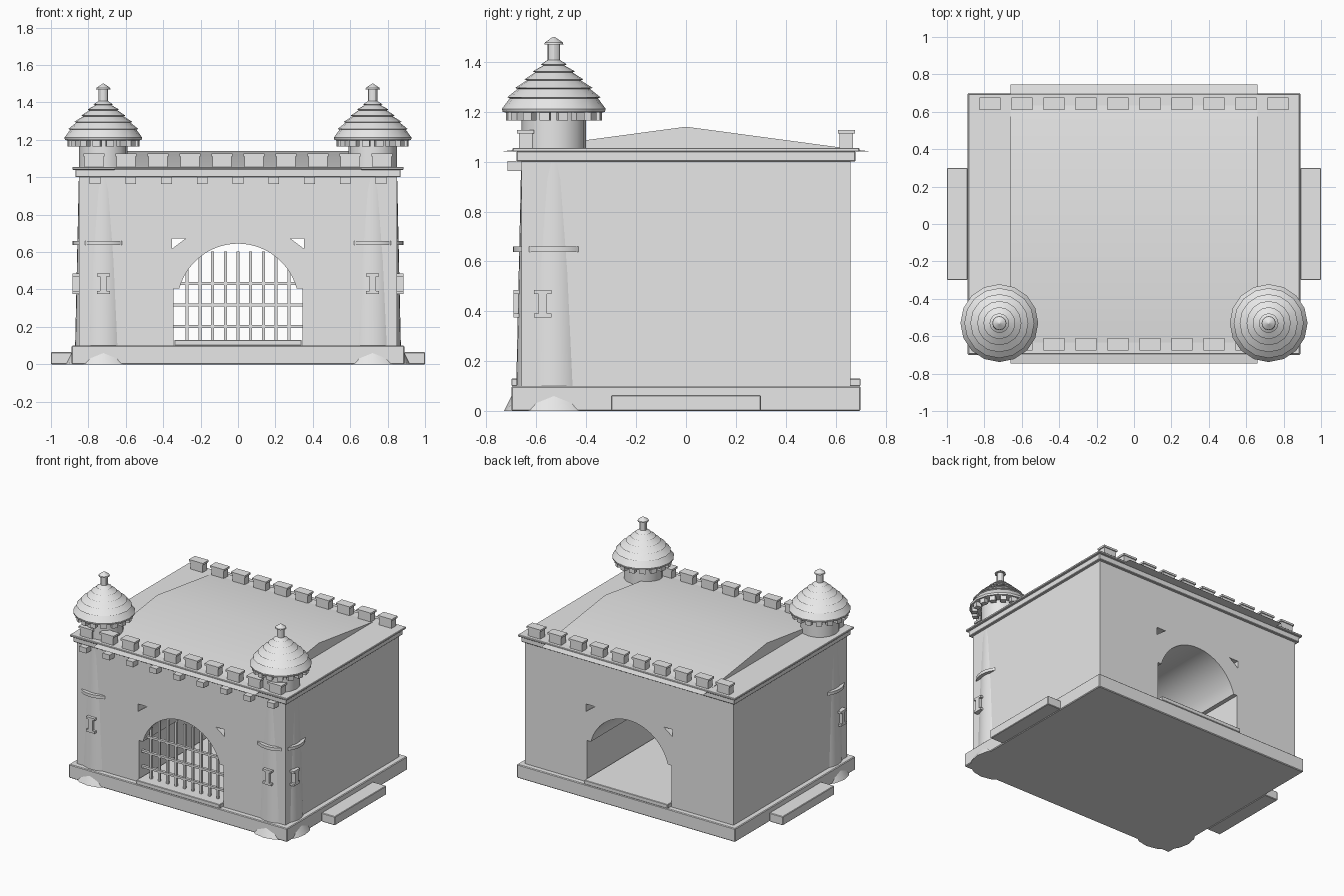
import bpy, bmesh, math
from mathutils import Vector

if "Cube" in bpy.data.objects:
    bpy.data.objects.remove(bpy.data.objects["Cube"])

stone = bpy.data.materials.new("grey_stone")
stone.diffuse_color = (0.8, 0.8, 0.8, 1)
stone.use_nodes = True
stone.node_tree.nodes["Principled BSDF"].inputs["Base Color"].default_value = stone.diffuse_color


def finish(name, bm, smooth=False, bevel=0):
    bmesh.ops.recalc_face_normals(bm, faces=bm.faces)
    me = bpy.data.meshes.new(name)
    bm.to_mesh(me)
    bm.free()
    ob = bpy.data.objects.new(name, me)
    bpy.context.collection.objects.link(ob)
    me.materials.append(stone)
    if bevel:
        mod = ob.modifiers.new("bevel", 'BEVEL')
        mod.width, mod.segments = bevel, 1
    if smooth:
        shade(ob)
    return ob


def shade(ob):
    bpy.ops.object.select_all(action='DESELECT')
    ob.select_set(True)
    bpy.context.view_layer.objects.active = ob
    bpy.ops.object.shade_smooth_by_angle(angle=math.radians(30))


def add_box(bm, x0, x1, y0, y1, z0, z1, turn=0, pivot=(0, 0)):
    vs = bmesh.ops.create_cube(bm, size=1)['verts']
    for v in vs:
        p = Vector((x0 + (v.co.x + .5) * (x1 - x0), y0 + (v.co.y + .5) * (y1 - y0), 0))
        c, s = math.cos(turn), math.sin(turn)
        v.co = (pivot[0] + c * p.x - s * p.y, pivot[1] + s * p.x + c * p.y,
                z0 + (v.co.z + .5) * (z1 - z0))


def boxes(name, items, bevel=0):
    bm = bmesh.new()
    for it in items:
        add_box(bm, *it)
    return finish(name, bm, bevel=bevel)


def lathe(name, profile, cx, cy, n=16):
    # turned solid from (radius, height) points, closed at both ends
    bm = bmesh.new()
    rings = [[bm.verts.new((cx + r * math.cos(2 * math.pi * i / n),
                            cy + r * math.sin(2 * math.pi * i / n), z))
              for i in range(n)] for r, z in profile]
    for a, b in zip(rings, rings[1:]):
        for i in range(n):
            bm.faces.new((a[i], a[(i + 1) % n], b[(i + 1) % n], b[i]))
    bm.faces.new(rings[0])
    bm.faces.new(rings[-1])
    return finish(name, bm, smooth=True)


# plinth, side steps, gateway floor
boxes("plinth", [(-.89, .89, -.70, .70, 0, .10)], .005)
boxes("side_steps", [(s * .945 - .055, s * .945 + .055, -.3, .3, 0, .065) for s in (-1, 1)], .004)
boxes("gateway_floor", [(-.34, .34, -.70, .70, .10, .13)], .003)

# wall block: outline with an arched passage and two triangular holes
N, R, CZ = 28, .325, .32
a0 = math.asin((.405 - CZ) / R)
arch = [(-R * math.cos(a), CZ + R * math.sin(a))
        for a in (a0 + (math.pi - 2 * a0) * i / N for i in range(N + 1))]
outline = [(-.85, .09), (-.345, .09), (-.345, .405)] + arch + \
          [(.345, .405), (.345, .09), (.85, .09), (.85, 1.0), (-.85, 1.0)]
tris = [[(s * .352, .672), (s * .28, .672), (s * .352, .618)] for s in (-1, 1)]
cu = bpy.data.curves.new("walls", 'CURVE')
cu.dimensions, cu.fill_mode, cu.extrude = '2D', 'BOTH', .66
for pts in [outline] + tris:
    sp = cu.splines.new('POLY')
    sp.points.add(len(pts) - 1)
    for p, (x, z) in zip(sp.points, pts):
        p.co = (x, z, 0, 1)
    sp.use_cyclic_u = True
walls = bpy.data.objects.new("walls", cu)
walls.rotation_euler.x = math.pi / 2
bpy.context.collection.objects.link(walls)
walls.select_set(True)
bpy.context.view_layer.objects.active = walls
bpy.ops.object.convert(target='MESH')
walls = bpy.context.view_layer.objects.active
walls.data.materials.clear()
walls.data.materials.append(stone)
bm = bmesh.new()
bm.from_mesh(walls.data)
bmesh.ops.remove_doubles(bm, verts=bm.verts, dist=1e-5)
bmesh.ops.recalc_face_normals(bm, faces=bm.faces)
bm.to_mesh(walls.data)
bm.free()
shade(walls)

# cornice in two courses
boxes("cornice", [(-.87, .87, -.68, .68, 1.0, 1.042)], .004)
boxes("cornice_cap", [(-.885, .885, -.695, .695, 1.04, 1.055)], .003)

# low gabled roof
bm = bmesh.new()
ends = [[bm.verts.new((x, y, z)) for y, z in ((-.745, 1.04), (0, 1.14), (.745, 1.04))]
        for x in (-.66, .66)]
for i in range(3):
    j = (i + 1) % 3
    bm.faces.new((ends[0][i], ends[0][j], ends[1][j], ends[1][i]))
for e in ends:
    bm.faces.new(e)
finish("roof", bm, smooth=True)

# merlons with caps, front and back
merlons = []
for s in (-1, 1):
    for i in range(10):
        x, y = -.77 + i * 1.54 / 9, s * .643
        merlons.append((x - .05, x + .05, y - .027, y + .027, 1.05, 1.112))
        merlons.append((x - .057, x + .057, y - .034, y + .034, 1.112, 1.126))
boxes("merlons", merlons)

# corbels below the front cornice
boxes("corbels", [(x - .029, x + .029, -.716, -.655, .963, 1.002)
                  for x in (-.765 + i * .19125 for i in range(9))])

# portcullis
bars = [(x - .008, x + .008, -.63, -.614, .12, .603) for x in (i * .068 for i in range(-4, 5))]
bars += [(-.345, .345, -.632, -.612, z - .008, z + .008) for z in (.203, .316, .433)]
boxes("portcullis", bars)

# corner turrets
CY = -.53
tiers = [(.208, 1.212), (.187, 1.258), (.155, 1.296), (.118, 1.330), (.085, 1.362), (.052, 1.390)]
roof = [(.19, 1.197), (.205, 1.199)]
for k, (r, z) in enumerate(tiers):
    nxt = tiers[k + 1] if k + 1 < len(tiers) else (.012, 1.42)
    roof += [(r, z), (nxt[0] - (.010 if k < 5 else 0), nxt[1] - .004)]
for s, side in ((-1, "left"), (1, "right")):
    cx = s * .72
    lathe(side + "_turret_foot", [(.2, 0), (.15, .1)], cx, CY)
    lathe(side + "_turret_shaft", [(.151, .09), (.131, 1.0)], cx, CY, 32)
    lathe(side + "_turret_band", [(.164, .638), (.164, .66)], cx, CY, 32)
    lathe(side + "_turret_drum", [(.13, 1.0), (.13, 1.2)], cx, CY)
    lathe(side + "_turret_roof", roof, cx, CY)
    lathe(side + "_finial", [(.025, 1.40), (.025, 1.47), (.038, 1.47), (.036, 1.478), (.004, 1.50)],
          cx, CY, 12)
    boxes(side + "_turret_dentils", [(.155, .192, -.02, .02, 1.165, 1.2, math.pi * (i + .5) / 8, (cx, CY))
                                     for i in range(16)])
    # I-shaped slit frames on the front and the outer side
    slit = []
    for z0, z1, w in ((.375, .391, .035), (.391, .469, .017), (.469, .485, .035)):
        slit.append((cx - w, cx + w, -.692, -.65, z0, z1))
        slit.append((min(s * .84, s * .884), max(s * .84, s * .884), -.575 - w, -.575 + w, z0, z1))
    boxes(side + "_slit_frames", slit)
